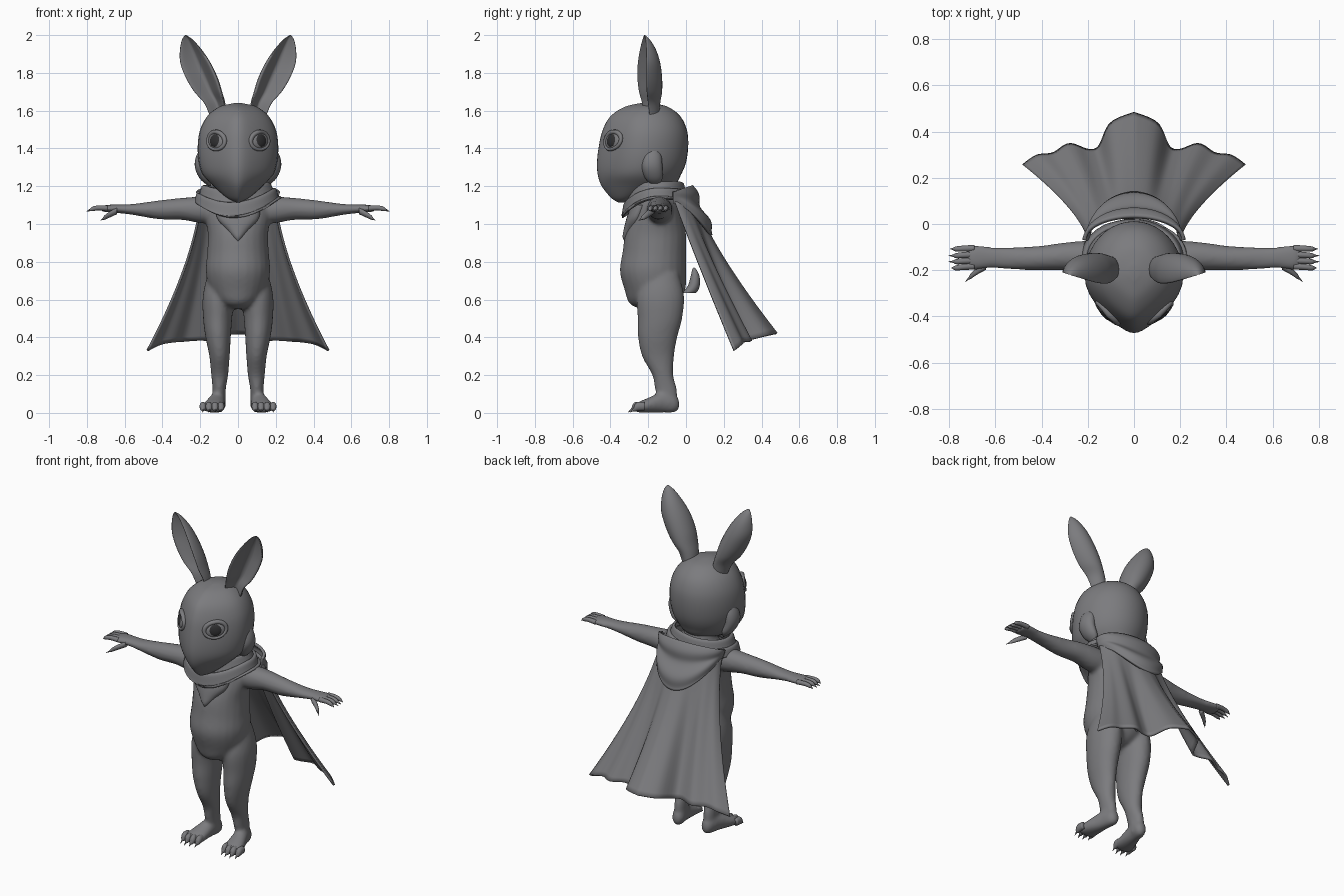
import bpy, bmesh, math
from mathutils import Vector, Matrix

cube = bpy.data.objects.get("Cube")
if cube:
    bpy.data.objects.remove(cube)

X, Y, Z = Vector((1, 0, 0)), Vector((0, 1, 0)), Vector((0, 0, 1))


def material(name, rgb):
    m = bpy.data.materials.new(name)
    m.use_nodes = True
    m.diffuse_color = (*rgb, 1)
    m.node_tree.nodes["Principled BSDF"].inputs["Base Color"].default_value = (*rgb, 1)
    return m


GREY = material("clay grey", (0.2, 0.2, 0.21))
DARK = material("pupil dark", (0.03, 0.03, 0.032))


def finish(name, bm, mat=GREY):
    bmesh.ops.recalc_face_normals(bm, faces=bm.faces)
    for f in bm.faces:
        f.smooth = True
    me = bpy.data.meshes.new(name)
    bm.to_mesh(me)
    bm.free()
    me.materials.append(mat)
    ob = bpy.data.objects.new(name, me)
    bpy.context.collection.objects.link(ob)
    return ob


def spline(rows, t):
    """Smooth curve through tuples, t from 0 to 1."""
    f = min(max(t, 0), 1) * (len(rows) - 1)
    i = min(int(f), len(rows) - 2)
    f -= i
    p = [rows[min(max(i + k, 0), len(rows) - 1)] for k in (-1, 0, 1, 2)]
    return [b + 0.5 * f * (c - a + f * (2 * a - 5 * b + 4 * c - d + f * (3 * (b - c) + d - a)))
            for a, b, c, d in zip(*p)]


def oval(a):
    return math.cos(a), math.sin(a)


def loft(name, rings, u=X, v=Y, section=oval, sides=24, steps=5, bm=None):
    """Rings are (x, y, z, radius along u, radius along v)."""
    own = bm is None
    bm = bm or bmesh.new()
    n = (len(rings) - 1) * steps
    loops = []
    for i in range(n + 1):
        x, y, z, ru, rv = spline(rings, i / n)
        ru, rv = max(ru, 0.001), max(rv, 0.001)
        loop = []
        for k in range(sides):
            a, b = section(2 * math.pi * k / sides)
            loop.append(bm.verts.new(Vector((x, y, z)) + u * a * ru + v * b * rv))
        loops.append(loop)
    for p, q in zip(loops, loops[1:]):
        for k in range(sides):
            j = (k + 1) % sides
            bm.faces.new((p[k], p[j], q[j], q[k]))
    bm.faces.new(loops[0])
    bm.faces.new(loops[-1])
    return finish(name, bm) if own else None


def cloth(name, f, nu, nv, thickness=0.012):
    bm = bmesh.new()
    g = [[bm.verts.new(f(i / nu, j / nv)) for j in range(nv + 1)] for i in range(nu + 1)]
    for i in range(nu):
        for j in range(nv):
            bm.faces.new((g[i][j], g[i + 1][j], g[i + 1][j + 1], g[i][j + 1]))
    bmesh.ops.remove_doubles(bm, verts=bm.verts, dist=0.0005)
    ob = finish(name, bm)
    mod = ob.modifiers.new("thickness", "SOLIDIFY")
    mod.thickness, mod.offset = thickness, 0
    return ob


def blob(name, loc, rot, size, mat=GREY):
    bm = bmesh.new()
    bmesh.ops.create_uvsphere(bm, u_segments=24, v_segments=16, radius=1)
    bm.transform(Matrix.LocRotScale(loc, rot, Vector(size)))
    return finish(name, bm, mat)


# Body: torso, arms, legs and feet fused into one smooth skin
bm = bmesh.new()
loft("", [(0, -.2, .55, .03, .04), (0, -.18, .58, .10, .12), (0, -.165, .65, .15, .16),
          (0, -.175, .75, .17, .175), (0, -.168, .85, .163, .168), (0, -.16, .95, .16, .16),
          (0, -.15, 1.05, .175, .13), (0, -.145, 1.12, .16, .11), (0, -.14, 1.17, .10, .09),
          (0, -.15, 1.26, .09, .08)], bm=bm)
for s in (1, -1):
    loft("", [(s * .1, -.13, .74, .06, .09), (s * .103, -.135, .62, .083, .125),
              (s * .108, -.138, .5, .077, .118), (s * .105, -.15, .4, .067, .104),
              (s * .098, -.148, .3, .054, .085), (s * .097, -.123, .2, .045, .056),
              (s * .1, -.105, .12, .035, .058), (s * .1, -.09, .03, .035, .045)], bm=bm)
    loft("", [(s * .1, -.035, .045, .015, .02), (s * .1, -.06, .05, .035, .048),
              (s * .11, -.12, .056, .042, .055), (s * .125, -.2, .04, .056, .04),
              (s * .132, -.25, .03, .062, .028), (s * .134, -.272, .025, .05, .018)], u=X, v=Z, bm=bm)
    loft("", [(s * .1, -.14, 1.07, .07, .07), (s * .2, -.14, 1.075, .068, .07),
              (s * .3, -.14, 1.08, .06, .058), (s * .42, -.148, 1.075, .052, .05),
              (s * .55, -.148, 1.077, .048, .03), (s * .62, -.145, 1.08, .046, .024),
              (s * .69, -.145, 1.082, .055, .02), (s * .725, -.145, 1.08, .042, .014)],
         u=Y, v=Z, bm=bm)
body = finish("body", bm)
remesh = body.modifiers.new("fuse", "REMESH")
remesh.mode, remesh.voxel_size, remesh.use_smooth_shade = "VOXEL", 0.011, True
relax = body.modifiers.new("relax", "SMOOTH")
relax.factor, relax.iterations = 0.5, 6

# Chest tuft and tail
loft("chest_tuft", [(0, -.24, 1.1, .12, .05), (0, -.265, 1.03, .11, .05), (0, -.285, .97, .06, .045),
                    (0, -.305, .93, .025, .03), (0, -.315, .905, .003, .008)])
loft("tail", [(0, -.04, .64, .025, .03), (0, .01, .635, .035, .04), (0, .04, .67, .037, .032),
              (0, .048, .72, .028, .024), (0, .045, .755, .014, .013), (0, .042, .77, .002, .002)])


# Head: rings narrow toward the face
def egg(a):
    c, s = oval(a)
    return c * (1 - .45 * max(0, -s) ** 2), s


head = loft("head", [(0, -.34, 1.115, .01, .02), (0, -.31, 1.14, .06, .088), (0, -.258, 1.2, .13, .188),
                     (0, -.247, 1.26, .185, .22), (0, -.235, 1.33, .208, .236),
                     (0, -.224, 1.42, .213, .236), (0, -.218, 1.5, .2, .222),
                     (0, -.215, 1.57, .163, .185), (0, -.21, 1.62, .10, .115),
                     (0, -.21, 1.64, .02, .03)], section=egg, sides=40)


# Ear cross-section: rounded back with a scooped front
def cup(a):
    c, s = oval(a)
    return c, (s if s >= 0 else .6 * (1 - c * c) - .25 * abs(math.sin(2 * a)))


for s, side in ((1, "left"), (-1, "right")):
    turn = Matrix.Rotation(s * .3, 3, "Z")
    loft(side + "_ear", [(s * .105, -.2, 1.57, .045, .06), (s * .125, -.21, 1.64, .056, .075),
                         (s * .16, -.22, 1.7, .074, .095), (s * .192, -.225, 1.77, .085, .1),
                         (s * .226, -.225, 1.85, .082, .09), (s * .25, -.222, 1.92, .06, .065),
                         (s * .268, -.22, 1.975, .03, .03), (s * .277, -.22, 2.0, .003, .003)],
         u=turn @ X, v=turn @ Y, section=cup, sides=32)

    # Cheek fluff
    loft(side + "_cheek", [(s * .165, -.18, 1.42, .02, .03), (s * .185, -.18, 1.36, .036, .05),
                           (s * .192, -.18, 1.3, .036, .055), (s * .172, -.17, 1.24, .03, .045),
                           (s * .15, -.16, 1.2, .006, .01)])

    # Eye: ball, dark pupil and lid ring laid on the face
    _, loc, n, _ = head.closest_point_on_mesh(Vector((s * .135, -.41, 1.445)))
    rot = n.to_track_quat("Z", "Y") @ Matrix.Rotation(s * .2, 3, "Z").to_quaternion()
    blob(side + "_eyeball", loc, rot, (.056, .043, .016))
    blob(side + "_pupil", loc + n * .008, rot, (.036, .034, .0125), DARK)
    ring = []
    for k in range(33):
        c, d = oval(2 * math.pi * k / 32)
        w = .010 + .005 * max(0, d)
        ring.append((c * .062, d * .046, w))

    def lid(u, v, ring=ring, loc=loc, rot=rot):
        x, y, w = ring[round(u * 32)]
        c, d = oval(2 * math.pi * v)
        grow = 1 + c * w / .055
        return loc + rot @ Vector((x * grow, y * grow, d * w - .12 * abs(x) + .004))

    cloth(side + "_eyelid", lid, 32, 8, 0.001)

    # Fingers, thumb and toes with pointed claws
    for k, (y0, y1, x1) in enumerate(((-.105, -.108, .795), (-.132, -.137, .803),
                                      (-.158, -.163, .803), (-.182, -.19, .79))):
        loft(f"{side}_finger_{k + 1}",
             [(s * .69, y0, 1.083, .015, .014), (s * .74, (y0 + y1) / 2, 1.085, .013, .013),
              (s * .77, y1, 1.08, .011, .012), (s * .783, y1, 1.075, .005, .007),
              (s * x1, y1, 1.066, .001, .001)], u=Y, v=Z, sides=12)
    loft(side + "_thumb", [(s * .64, -.18, 1.07, .018, .018), (s * .68, -.205, 1.05, .015, .016),
                           (s * .705, -.225, 1.035, .012, .012), (s * .715, -.235, 1.028, .006, .006),
                           (s * .73, -.25, 1.018, .001, .001)], u=Y, v=Z, sides=12)
    for k in range(4):
        x = s * (.09 + .032 * k)
        y = -.012 * math.sin(math.pi * k / 3)
        loft(f"{side}_toe_{k + 1}",
             [(x, -.22, .035, .016, .022), (x, -.255 + y, .034, .018, .024),
              (x, -.272 + y, .025, .013, .018), (x, -.278 + y, .018, .006, .009),
              (x, -.295 + y, .004, .001, .002)], u=X, v=Z, sides=12)

# Cape: shoulder arc blended into a wavy hem
HEM = [(0, .48, .42), (.1, .435, .41), (.15, .335, .385), (.2, .32, .385),
       (.28, .345, .38), (.35, .305, .375), (.42, .295, .36), (.48, .255, .33)]


def cape(u, v):
    w = 2 * u - 1
    s, a = (1 if w > 0 else -1), abs(w)
    hx, hy, hz = spline(HEM, a)
    tx, ty, tz = .2 * math.sin(a * math.pi / 2), -.06 + .1 * math.cos(a * math.pi / 2), 1.15 - .03 * a
    p = v ** (1.3 - .25 * a)
    return Vector((s * (tx + (hx - tx) * v ** 1.5), ty + (hy - ty) * p, tz + (hz - tz) * v))


cloth("cape", cape, 64, 30)


# Hood: folded cloth hanging in a V over the top of the cape
def hood(u, v):
    a = (2 * u - 1) * math.pi / 2
    mid = max(0, math.cos(a))
    drop = v * (.06 + .2 * mid ** 1.5)
    fold = .012 * math.sin(v * 3.5 * math.pi) * mid
    return Vector(((.215 - .02 * v) * math.sin(a), -.07 + (.1 + .115 * v) * mid + fold,
                   1.2 - drop - .03 * (1 - mid)))


cloth("hood", hood, 40, 24, 0.016)


# Collar: creased band around the neck, dipping at the chest
def collar(u, v):
    c, s = oval(2 * math.pi * u)
    front = max(0, -s) ** 2
    r = .72 + .28 * v ** .8
    fold = .012 * math.sin(v * 4 * math.pi + 2 * c)
    return Vector((.225 * r * c, -.15 + (.19 if s < 0 else .17) * r * s,
                   1.21 - .085 * v - front * (.03 + .055 * v) + fold))


cloth("collar", collar, 56, 20, 0.014)
